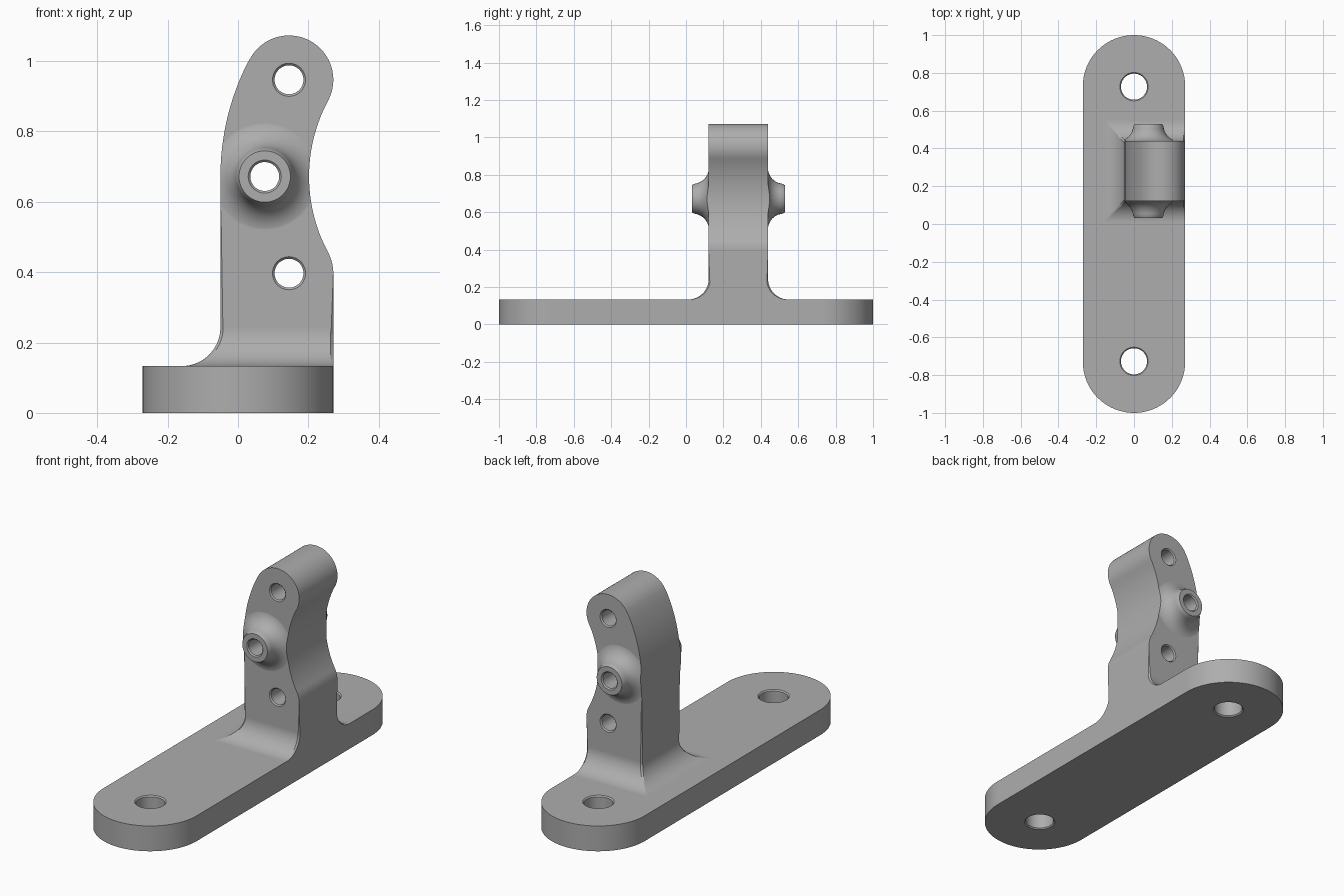
import bpy, bmesh
from math import sin, cos, radians, tau
from mathutils import Vector

old = bpy.data.objects.get("Cube")
if old:
    bpy.data.objects.remove(old, do_unlink=True)

grey = bpy.data.materials.new("plain grey")
grey.use_nodes = True
COLOUR = (0.42, 0.42, 0.42, 1)
grey.diffuse_color = COLOUR
grey.node_tree.nodes["Principled BSDF"].inputs["Base Color"].default_value = COLOUR

HALF_W, BASE_H, EDGE = 0.271, 0.133, 0.008
MID_Y, HALF_T = 0.28, 0.159          # post centre and half thickness
LEFT, FILLET = -0.05, 0.11
WAIST_Z, EYE_X, EYE_R, EYE_RISE = 0.672, 0.145, 0.126, 0.275
BOSS_X = 0.076


def arc(cx, cy, r, a0, a1, n):
    return [(cx + r * cos(radians(a0 + (a1 - a0) * i / n)),
             cy + r * sin(radians(a0 + (a1 - a0) * i / n))) for i in range(n + 1)]


def finish(name, bm):
    bmesh.ops.recalc_face_normals(bm, faces=bm.faces)
    mesh = bpy.data.meshes.new(name)
    bm.to_mesh(mesh)
    bm.free()
    mesh.materials.append(grey)
    ob = bpy.data.objects.new(name, mesh)
    bpy.context.collection.objects.link(ob)
    return ob


def loft(name, rings, closed=False, bevel=0):
    """Skin equal rings of points; cap the ends unless the rings close up."""
    bm = bmesh.new()
    rows = [[bm.verts.new(p) for p in ring] for ring in rings]
    n = len(rows[0])
    pairs = list(zip(rows, rows[1:])) + ([(rows[-1], rows[0])] if closed else [])
    for a, b in pairs:
        for i in range(n):
            j = (i + 1) % n
            bm.faces.new((a[i], a[j], b[j], b[i]))
    if not closed:
        caps = [bm.faces.new(rows[0]), bm.faces.new(rows[-1])]
        if bevel:
            rim = list({e for f in caps for e in f.edges})
            bmesh.ops.bevel(bm, geom=rim, offset=bevel, segments=1,
                            affect='EDGES', clamp_overlap=True)
    return finish(name, bm)


def lathe(name, profile, centre, axis, steps=64):
    """Turn (radius, height) points about an axis through the centre."""
    rings = []
    for r, h in profile:
        ring = []
        for k in range(steps):
            u, v = r * cos(tau * k / steps), r * sin(tau * k / steps)
            offset = (u, v, h) if axis == 'Z' else (u, h, v)
            ring.append(Vector(centre) + Vector(offset))
        rings.append(ring)
    return loft(name, rings)


def combine(target, other, operation):
    mod = target.modifiers.new(operation.lower(), 'BOOLEAN')
    mod.operation, mod.object, mod.solver = operation, other, 'EXACT'
    bpy.context.view_layer.objects.active = target
    bpy.ops.object.modifier_apply(modifier=mod.name)
    bpy.data.objects.remove(other, do_unlink=True)


def hole_cutter(r, half, centre, axis, lip=0.006):
    far = half + 0.05
    return lathe("hole_cutter", [(r + lip + 0.05, -far), (r, -half + lip),
                                 (r, half - lip), (r + lip + 0.05, far)], centre, axis)


# Base plate with rounded ends
outline = (arc(0, 1 - HALF_W, HALF_W, 0, 180, 40)
           + arc(0, HALF_W - 1, HALF_W, 180, 360, 40))
bracket = loft("mounting_bracket", [[(x, y, z) for x, y in outline]
                                    for z in (0, BASE_H)], bevel=EDGE)

# Curved post outline, with tangent arcs around the two pivot holes
post = [(LEFT, 0.18), (HALF_W, 0.18)]
post += arc(EYE_X, WAIST_Z - EYE_RISE, EYE_R, 0, 28, 8)
post += arc(0.658, WAIST_Z, 0.456, 207, 153, 24)
post += arc(EYE_X, WAIST_Z + EYE_RISE, EYE_R, -28, 152, 36)
post += arc(0.667, WAIST_Z, 0.717, 153.5, 180, 16)


def post_prism(name, half, bevel=0):
    return loft(name, [[(x, MID_Y + s * half, z) for x, z in post]
                       for s in (-1, 1)], bevel=bevel)


upright = post_prism("upright", HALF_T, EDGE)

# Flared foot: rectangular sections that follow a quarter-round fillet
sections = []
for d, z in [(FILLET, 0.06)] + [
        (FILLET * (1 - cos(radians(a))), BASE_H + FILLET * (1 - sin(radians(a))))
        for a in range(90, -1, -6)]:
    x0, y0, y1 = LEFT - d, MID_Y - HALF_T - d, MID_Y + HALF_T + d
    x1, c = HALF_W, EDGE
    sections.append([(p, q, z) for p, q in (
        (x0 + c, y0), (x1 - c, y0), (x1, y0 + c), (x1, y1 - c),
        (x1 - c, y1), (x0 + c, y1), (x0, y1 - c), (x0, y0 + c))])
foot = loft("flared_foot", sections)

# Side bosses: one turned spindle through the post, trimmed to its outline
side = arc(0.165, 0.084, 0.085, 270, 192, 12) + [(0.079, 0.079), (0.073, 0.0895)]
side = [(r, HALF_T + h) for r, h in side]
spindle = [(r, -h) for r, h in reversed(side)] + side
bosses = lathe("side_bosses", spindle, (BOSS_X, MID_Y, WAIST_Z), 'Y')
combine(bosses, post_prism("boss_trim", 0.4), 'INTERSECT')

combine(bracket, foot, 'UNION')
combine(bracket, upright, 'UNION')
combine(bracket, bosses, 'UNION')

# Drilled holes with chamfered rims
for y in (-0.727, 0.727):
    combine(bracket, hole_cutter(0.069, BASE_H / 2, (0, y, BASE_H / 2), 'Z'), 'DIFFERENCE')
for s in (-1, 1):
    combine(bracket, hole_cutter(0.041, HALF_T, (EYE_X, MID_Y, WAIST_Z + s * EYE_RISE), 'Y'),
            'DIFFERENCE')
combine(bracket, hole_cutter(0.041, HALF_T + 0.0895, (BOSS_X, MID_Y, WAIST_Z), 'Y'),
        'DIFFERENCE')

# Smooth curves, crisp edges
bpy.ops.object.select_all(action='DESELECT')
bracket.select_set(True)
bpy.context.view_layer.objects.active = bracket
bpy.ops.object.shade_smooth_by_angle(angle=radians(28))
weighted = bracket.modifiers.new("even_shading", 'WEIGHTED_NORMAL')
weighted.keep_sharp = True
